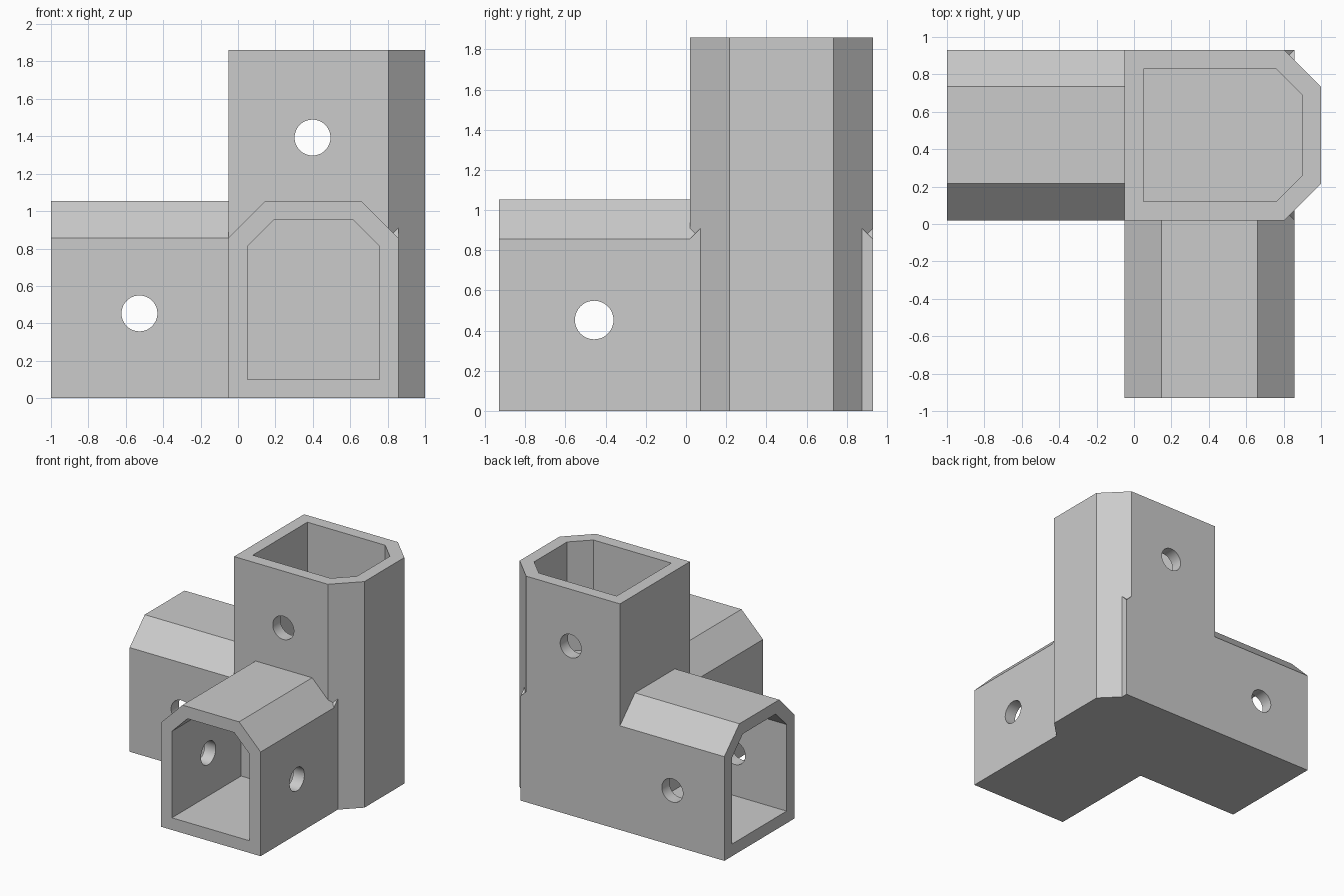
import bpy
import bmesh
from mathutils import Matrix, Vector

cube = bpy.data.objects.get("Cube")
if cube:
    bpy.data.objects.remove(cube, do_unlink=True)

grey = bpy.data.materials.new("plain grey")
grey.use_nodes = True
colour = (0.6, 0.6, 0.6, 1)
grey.diffuse_color = colour
grey.node_tree.nodes["Principled BSDF"].inputs["Base Color"].default_value = colour

# Bracket sizes: square core, wall thickness, chamfer height and socket depth
X0, X1 = -0.05, 0.857
Y0, Y1 = 0.02, 0.93
RIDGE, SHOULDER = 1.053, 0.857
TOP = 1.86
WALL, DEPTH = 0.1, 0.9
HOLE_RADIUS = 0.096


def new_object(name, bm):
    bmesh.ops.recalc_face_normals(bm, faces=bm.faces)
    mesh = bpy.data.meshes.new(name)
    bm.to_mesh(mesh)
    bm.free()
    mesh.materials.append(grey)
    obj = bpy.data.objects.new(name, mesh)
    bpy.context.collection.objects.link(obj)
    return obj


def house(a0, a1, base, ridge, chamfer):
    """Square profile with the two far corners cut off."""
    return [(a0, base), (a1, base), (a1, ridge - chamfer), (a1 - chamfer, ridge),
            (a0 + chamfer, ridge), (a0, ridge - chamfer)]


def prism(name, profile, place, start, end):
    """Extrude a profile from start to end; place maps (a, b, along) to xyz."""
    bm = bmesh.new()
    face = bm.faces.new([bm.verts.new(place(a, b, start)) for a, b in profile])
    moved = bmesh.ops.extrude_face_region(bm, geom=[face])["geom"]
    offset = Vector(place(0, 0, end)) - Vector(place(0, 0, start))
    bmesh.ops.translate(bm, vec=offset,
                        verts=[v for v in moved if isinstance(v, bmesh.types.BMVert)])
    return new_object(name, bm)


def drill(name, centre, axis):
    bm = bmesh.new()
    turn = Vector((0, 0, 1)).rotation_difference(Vector(axis)).to_matrix().to_4x4()
    bmesh.ops.create_cone(bm, cap_ends=True, segments=48, radius1=HOLE_RADIUS,
                          radius2=HOLE_RADIUS, depth=1.4,
                          matrix=Matrix.Translation(centre) @ turn)
    return new_object(name, bm)


def combine(target, tool, operation):
    mod = target.modifiers.new(operation.lower(), 'BOOLEAN')
    mod.operation = operation
    mod.solver = 'EXACT'
    mod.object = tool
    tool.hide_render = True
    bpy.context.view_layer.objects.active = target
    bpy.ops.object.modifier_apply(modifier=mod.name)
    bpy.data.objects.remove(tool, do_unlink=True)


def along_x(a, b, t): return (t, a, b)
def along_y(a, b, t): return (a, t, b)
def along_z(a, b, t): return (b, a, t)


chamfer = RIDGE - SHOULDER
inner = chamfer - 0.055
# Each tube: name, direction, side limits, base, ridge, core end, open end
tubes = [
    ("post", along_z, Y0, Y1, X0, 1.0, 0, TOP),
    ("side_arm", along_x, Y0, Y1, 0, RIDGE, X1, -1.0),
    ("front_arm", along_y, X0, X1, 0, RIDGE, Y1, -0.93),
]

# Outer shells joined into one body
shells = [prism(name, house(a0, a1, base, ridge, chamfer), place, core, mouth)
          for name, place, a0, a1, base, ridge, core, mouth in tubes]
bracket = shells[0]
bracket.name = "corner_bracket"
for shell in shells[1:]:
    combine(bracket, shell, 'UNION')

# Sockets
for name, place, a0, a1, base, ridge, core, mouth in tubes:
    out = 1 if mouth > core else -1
    profile = house(a0 + WALL, a1 - WALL, base + WALL, ridge - WALL, inner)
    socket = prism(name + "_socket", profile, place, mouth - out * DEPTH, mouth + out * 0.1)
    combine(bracket, socket, 'DIFFERENCE')

# Screw holes through both walls of each tube
mid_x, mid_y = (X0 + X1) / 2 - 0.005, (Y0 + Y1) / 2
for name, centre, axis in [
        ("post_hole", (mid_x, mid_y, 1.393), (0, 1, 0)),
        ("side_hole", (-0.527, mid_y, 0.453), (0, 1, 0)),
        ("front_hole", (mid_x, -0.457, 0.453), (1, 0, 0))]:
    combine(bracket, drill(name, centre, axis), 'DIFFERENCE')

# One shared material, crisp edges with smooth hole walls
bracket.data.materials.clear()
bracket.data.materials.append(grey)
for poly in bracket.data.polygons:
    poly.material_index = 0
bpy.ops.object.select_all(action='DESELECT')
bracket.select_set(True)
bpy.context.view_layer.objects.active = bracket
bpy.ops.object.shade_smooth_by_angle()
